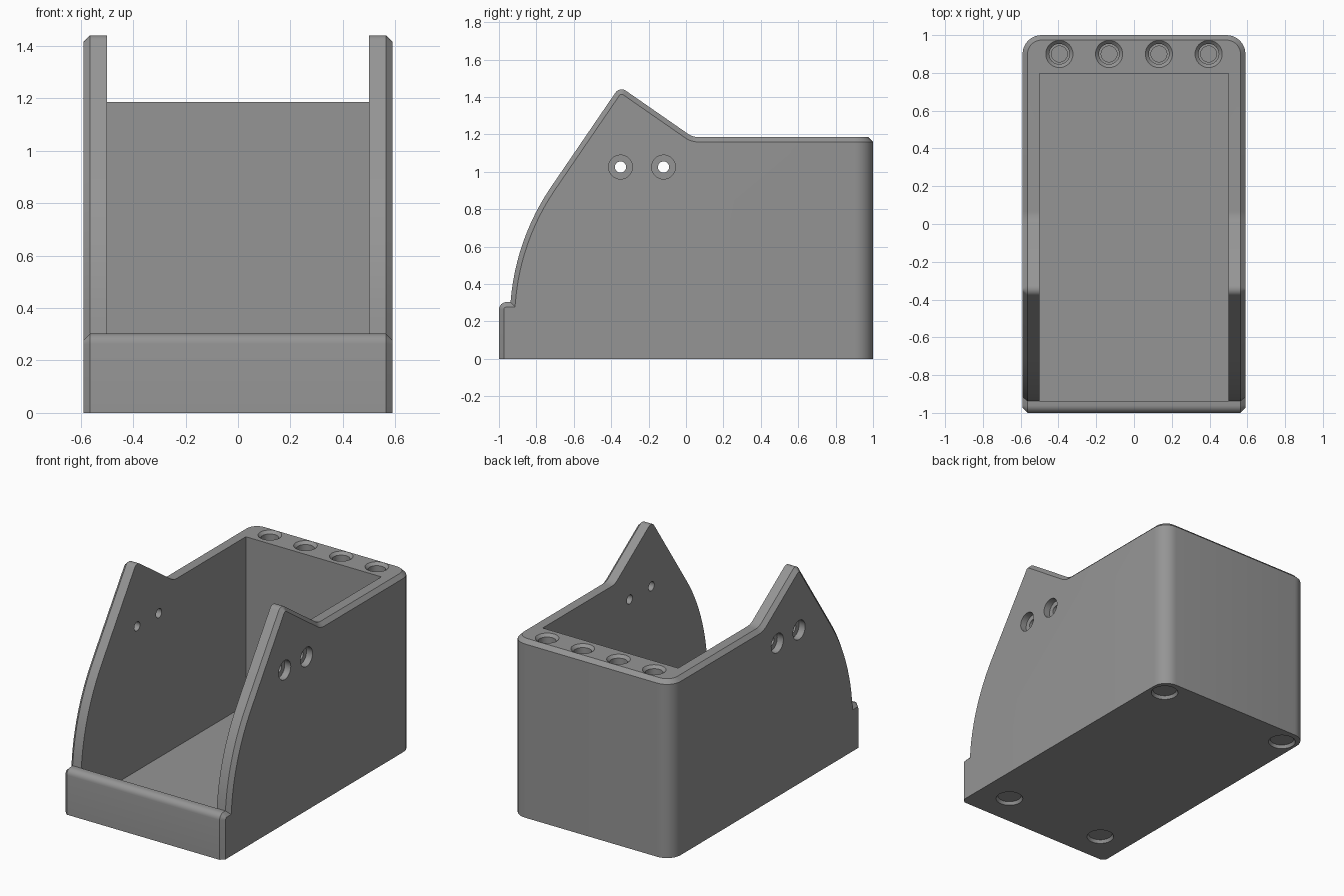
import bpy, bmesh, math
from mathutils import Vector, Matrix

if "Cube" in bpy.data.objects:
    bpy.data.objects.remove(bpy.data.objects["Cube"])

HALF_W, CAV_W, CHAMFER = 0.59, 0.5, 0.026

grey = bpy.data.materials.new("plain grey")
grey.diffuse_color = (0.3, 0.3, 0.3, 1)
grey.use_nodes = True
grey.node_tree.nodes["Principled BSDF"].inputs["Base Color"].default_value = grey.diffuse_color


def make_object(name, bm):
    bmesh.ops.recalc_face_normals(bm, faces=bm.faces[:])
    me = bpy.data.meshes.new(name)
    bm.to_mesh(me)
    bm.free()
    me.materials.append(grey)
    ob = bpy.data.objects.new(name, me)
    bpy.context.collection.objects.link(ob)
    return ob


def fillet(a, corner, b, radius, steps=8):
    """Points of an arc that rounds a corner between a and b."""
    a, c, b = Vector(a), Vector(corner), Vector(b)
    u, v = (a - c).normalized(), (b - c).normalized()
    half = u.angle(v) / 2
    centre = c + (u + v).normalized() * radius / math.sin(half)
    p, q = c + u * radius / math.tan(half), c + v * radius / math.tan(half)
    d0, d1 = p - centre, q - centre
    sweep = d0.angle(d1)
    return [centre + (d0 * math.sin((1 - i / steps) * sweep)
            + d1 * math.sin(i / steps * sweep)) / math.sin(sweep)
            for i in range(steps + 1)]


def arc(p, q, a0, a1, steps=12):
    """Arc from p to q whose tangent turns from a0 to a1 degrees."""
    a0, a1 = math.radians(a0), math.radians(a1)
    r = (Vector(q) - Vector(p)).length / (2 * math.sin((a0 - a1) / 2))
    c = Vector(p) + r * Vector((math.sin(a0), -math.cos(a0)))
    pts = []
    for i in range(steps + 1):
        t = a0 + (a1 - a0) * i / steps
        pts.append(c + r * Vector((-math.sin(t), math.cos(t))))
    return pts


# Side profile (y, z): lip, curved front edge, peak, dip, flat rear rim
arc_end, peak, dip = (-0.722, 0.92), (-0.3545, 1.456), (0.036, 1.185)
profile = [Vector((1, 0)), Vector((-1, 0))]
profile += fillet((-1, 0), (-1, 0.303), (-0.94, 0.303), 0.04, 6)
profile += arc((-0.938, 0.303), arc_end, 85.6, 55.6)
profile += fillet(arc_end, peak, dip, 0.04)
profile += fillet(peak, dip, (1, 1.185), 0.1, 6)
profile.append(Vector((1, 1.185)))

bm = bmesh.new()
left = [bm.verts.new((-HALF_W, p.x, p.y)) for p in profile]
right = [bm.verts.new((HALF_W, p.x, p.y)) for p in profile]
bm.faces.new(left)
bm.faces.new(right)
for i in range(len(profile)):
    j = (i + 1) % len(profile)
    bm.faces.new((left[i], left[j], right[j], right[i]))
bmesh.ops.recalc_face_normals(bm, faces=bm.faces[:])

# Rounded rear corners
corners = [e for e in bm.edges if all(v.co.y > 0.99 for v in e.verts)
           and abs(e.verts[0].co.z - e.verts[1].co.z) > 0.5]
bmesh.ops.bevel(bm, geom=corners, offset=0.1, segments=8, profile=0.5,
                affect='EDGES', clamp_overlap=False)
bm.normal_update()


# Chamfer all round the outside of the rim
def is_rim(f):
    n = f.normal
    return abs(n.x) < 0.01 and n.y < 0.9 and n.z > -0.9


def is_wall(f):
    return abs(f.normal.z) < 0.01 and not is_rim(f)


rim = [e for e in bm.edges if len(e.link_faces) == 2
       and sum(map(is_rim, e.link_faces)) == 1
       and sum(map(is_wall, e.link_faces)) == 1]
bmesh.ops.bevel(bm, geom=rim, offset=CHAMFER, segments=1,
                affect='EDGES', clamp_overlap=False)
bin_body = make_object("bin_body", bm)


def cut(tool):
    mod = bin_body.modifiers.new("cut", 'BOOLEAN')
    mod.object, mod.operation, mod.solver = tool, 'DIFFERENCE', 'EXACT'
    bpy.context.view_layer.objects.active = bin_body
    bpy.ops.object.modifier_apply(modifier=mod.name)
    bpy.data.objects.remove(tool)


def turned_cutter(steps, place, direction, sides=32):
    """Stepped round cutter: (radius, depth) pairs sunk along direction."""
    bm = bmesh.new()
    rings = [[bm.verts.new((r * math.cos(2 * math.pi * k / sides),
                            r * math.sin(2 * math.pi * k / sides), d))
              for k in range(sides)] for r, d in steps]
    for a, b in zip(rings, rings[1:]):
        for k in range(sides):
            m = (k + 1) % sides
            bm.faces.new((a[k], a[m], b[m], b[k]))
    bm.faces.new(rings[0])
    bm.faces.new(rings[-1])
    turn = Vector(direction).to_track_quat('Z', 'Y').to_matrix().to_4x4()
    bmesh.ops.transform(bm, matrix=Matrix.Translation(place) @ turn,
                        verts=bm.verts[:])
    return make_object("hole_cutter", bm)


# Open compartment
bm = bmesh.new()
bmesh.ops.create_cube(bm, size=1)
y0, y1, z0, z1 = -0.938, 0.797, 0.062, 2
for v in bm.verts:
    v.co = (v.co.x * 2 * CAV_W, y0 + (v.co.y + 0.5) * (y1 - y0),
            z0 + (v.co.z + 0.5) * (z1 - z0))
cut(make_object("compartment_cutter", bm))

# Counterbored screw holes in both side walls
for side in (-1, 1):
    for y in (-0.35, -0.12):
        cut(turned_cutter([(0.064, -0.05), (0.064, 0.045), (0.03, 0.045), (0.03, 0.15)],
                          (side * HALF_W, y, 1.025), (-side, 0, 0)))

# Stepped sockets along the rear rim
for x in (-0.395, -0.132, 0.132, 0.395):
    cut(turned_cutter([(0.072, -0.05), (0.072, 0), (0.054, 0.018), (0.054, 0.2),
                       (0.042, 0.2), (0.042, 0.24)],
                      (x, 0.9, 1.185), (0, 0, -1)))

# Shallow foot recesses underneath
for side in (-1, 1):
    for x, y in ((0.485, 0.88), (0.376, -0.78)):
        cut(turned_cutter([(0.085, -0.05), (0.085, 0), (0.074, 0.02)],
                          (side * x, y, 0), (0, 0, 1)))

# Smooth curves, crisp edges
bpy.ops.object.select_all(action='DESELECT')
bin_body.select_set(True)
bpy.context.view_layer.objects.active = bin_body
bpy.ops.object.shade_smooth_by_angle(angle=math.radians(25))
